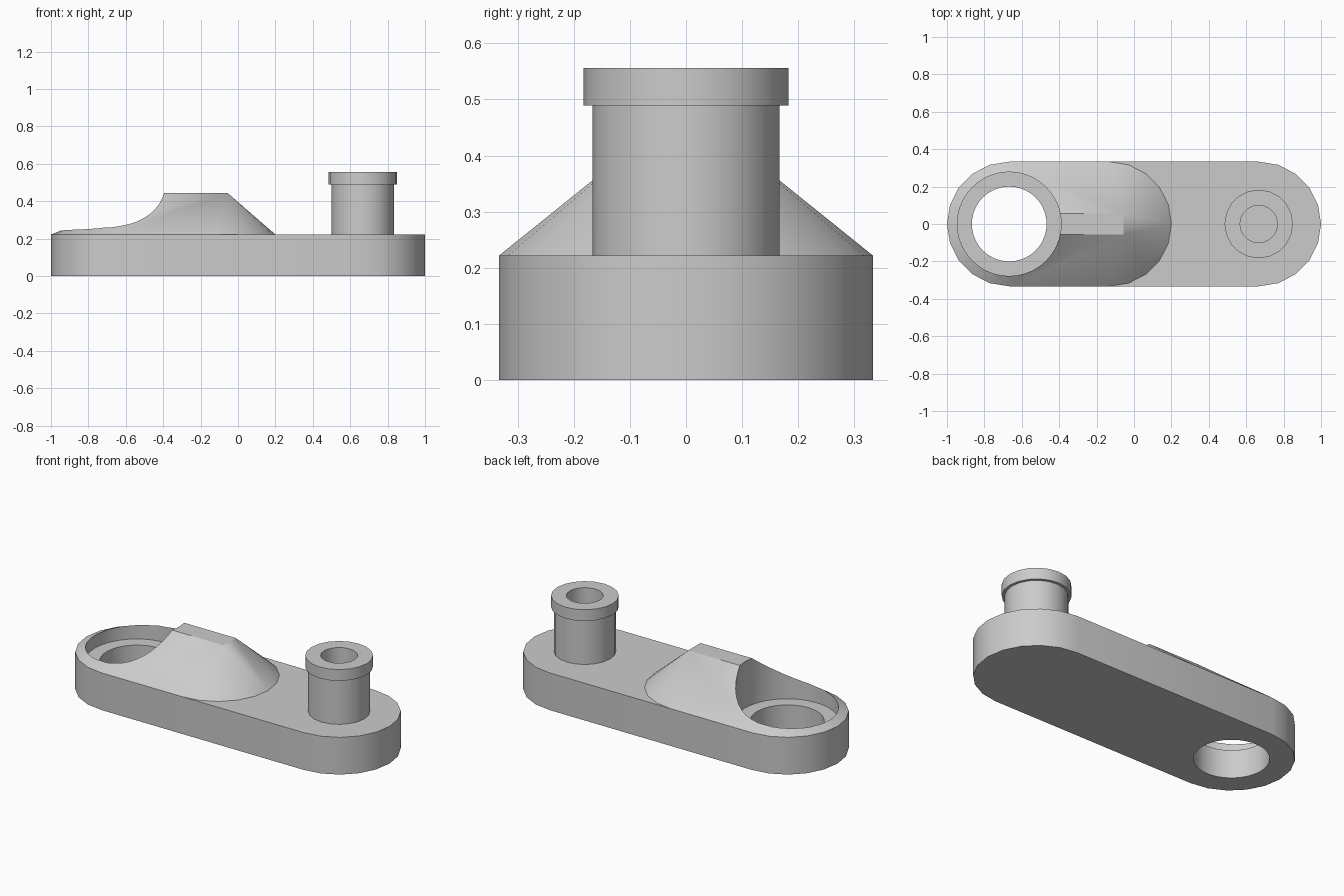
import bpy, bmesh, math

cube = bpy.data.objects.get("Cube")
if cube:
    bpy.data.objects.remove(cube, do_unlink=True)

# Shared proportions
END_X, END_R = 0.667, 0.333
DECK_Z, RIDGE_Z, SEAT_Z, PIN_Z = 0.222, 0.444, 0.167, 0.556

grey = bpy.data.materials.new("plain grey")
grey.use_nodes = True
grey.diffuse_color = (0.6, 0.6, 0.6, 1)
grey.node_tree.nodes["Principled BSDF"].inputs["Base Color"].default_value = (0.6, 0.6, 0.6, 1)


def make(name, bm):
    bmesh.ops.recalc_face_normals(bm, faces=bm.faces)
    mesh = bpy.data.meshes.new(name)
    bm.to_mesh(mesh)
    bm.free()
    mesh.materials.append(grey)
    obj = bpy.data.objects.new(name, mesh)
    bpy.context.collection.objects.link(obj)
    return obj


def stadium(left, right, z, sides=20):
    """Outline with a faceted half circle at each end."""
    half = sides // 2
    points = []
    for cx, start in ((right, -math.pi / 2), (left, math.pi / 2)):
        for i in range(half + 1):
            a = start + math.pi * i / half
            points.append((cx + END_R * math.cos(a), END_R * math.sin(a), z))
    return points


def hull(name, points):
    bm = bmesh.new()
    for p in points:
        bm.verts.new(p)
    bmesh.ops.convex_hull(bm, input=bm.verts)
    bmesh.ops.dissolve_limit(bm, angle_limit=0.01, verts=bm.verts, edges=bm.edges)
    return make(name, bm)


def lathe(name, profile, x, sides):
    """Turn an (r, z) profile about a vertical axis and cap both ends."""
    bm = bmesh.new()
    rings = []
    for r, z in profile:
        angles = [2 * math.pi * i / sides for i in range(sides)]
        rings.append([bm.verts.new((x + r * math.cos(a), r * math.sin(a), z)) for a in angles])
    for low, high in zip(rings, rings[1:]):
        for i in range(sides):
            j = (i + 1) % sides
            bm.faces.new((low[i], low[j], high[j], high[i]))
    bm.faces.new(rings[0])
    bm.faces.new(rings[-1])
    return make(name, bm)


def cut(obj, cutter):
    mod = obj.modifiers.new("bore", 'BOOLEAN')
    mod.operation, mod.solver, mod.object = 'DIFFERENCE', 'EXACT', cutter
    deps = bpy.context.evaluated_depsgraph_get()
    mesh = bpy.data.meshes.new_from_object(obj.evaluated_get(deps))
    obj.modifiers.clear()
    obj.data = mesh


# Flat link body with rounded ends
body = hull("link_body", stadium(-END_X, END_X, 0) + stadium(-END_X, END_X, DECK_Z))

# Raised hump tapering to a narrow flat ridge
ridge = [(x, y, RIDGE_Z) for x in (-0.444, -0.056) for y in (-0.057, 0.057)]
hump = hull("raised_hump", stadium(-END_X, -0.133, DECK_Z) + ridge)

# Through hole with a wider seat above it
bore = lathe("bore_cutter", [(0.2, -0.1), (0.2, SEAT_Z), (0.278, SEAT_Z), (0.278, 0.6)], -END_X, 40)
bore.hide_render = True
cut(body, bore)
cut(hump, bore)
bpy.data.objects.remove(bore, do_unlink=True)

# Remove the hump's hidden underside
bm = bmesh.new()
bm.from_mesh(hump.data)
under = [f for f in bm.faces if f.normal.z < -0.9]
bmesh.ops.delete(bm, geom=under, context='FACES')
bm.to_mesh(hump.data)
bm.free()

# Hollow pin with a collar
pin = lathe("hollow_pin", [(0.167, DECK_Z), (0.167, 0.489), (0.183, 0.489), (0.183, PIN_Z),
                           (0.1, PIN_Z), (0.1, DECK_Z + 0.005)], END_X, 20)

# Smooth the rounded sides, keep the hard edges
bpy.ops.object.select_all(action='DESELECT')
for obj in (body, hump, pin):
    obj.select_set(True)
bpy.context.view_layer.objects.active = body
bpy.ops.object.shade_smooth_by_angle(angle=math.radians(30))
